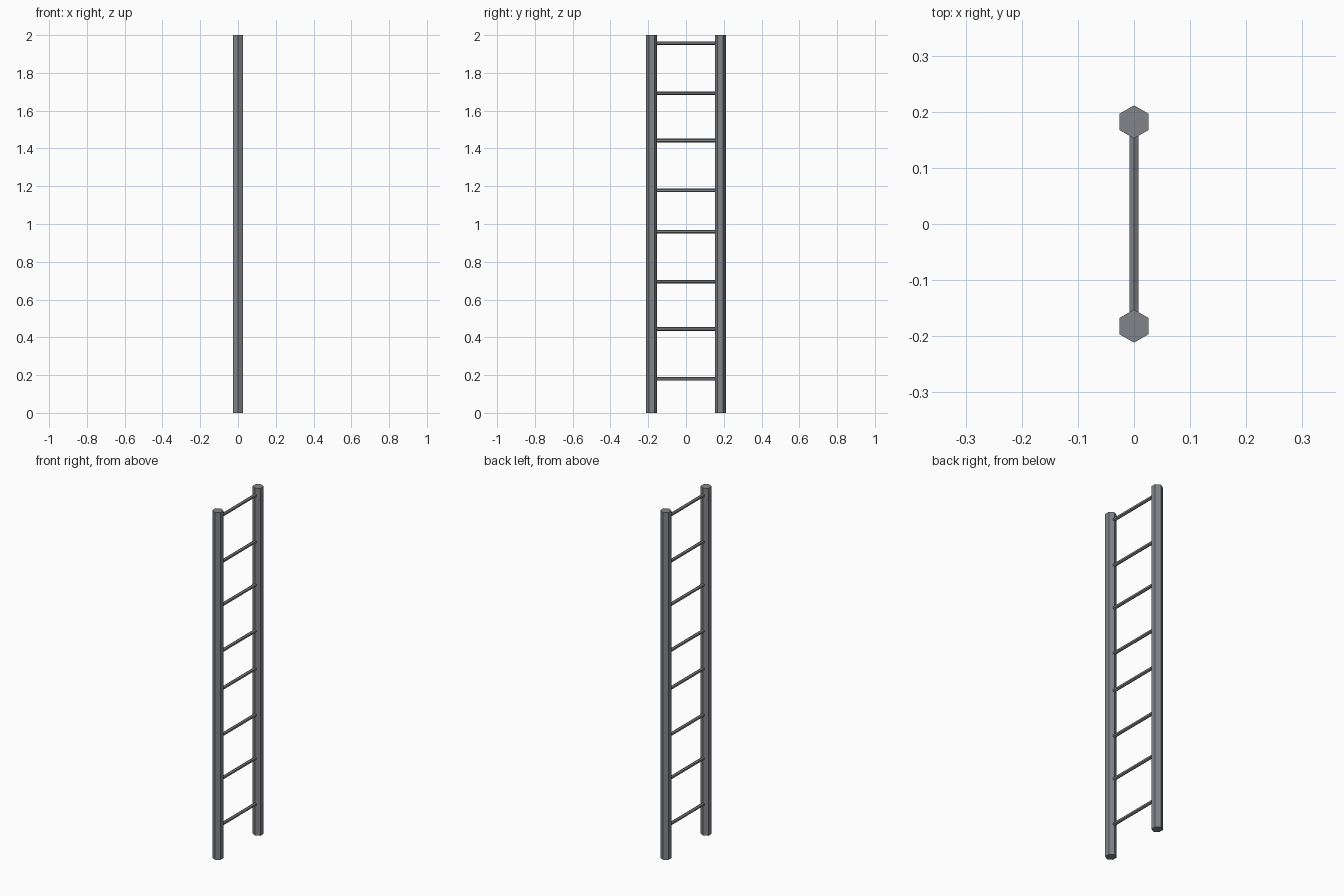
import bpy, math
from mathutils import Matrix

if "Cube" in bpy.data.objects:
    bpy.data.objects.remove(bpy.data.objects["Cube"])


def material(name, rgb):
    m = bpy.data.materials.new(name)
    m.diffuse_color = (*rgb, 1)
    m.use_nodes = True
    m.node_tree.nodes["Principled BSDF"].inputs["Base Color"].default_value = m.diffuse_color
    return m


steel = material("grey steel", (0.22, 0.23, 0.245))


def hex_bar(name, radius, length, matrix):
    bpy.ops.mesh.primitive_cylinder_add(vertices=6, radius=radius, depth=length)
    ob = bpy.context.object
    ob.name = name
    ob.data.transform(matrix)
    ob.data.materials.append(steel)
    return ob


# Two upright hexagonal rails, points facing along y
for name, side in (("left_rail", -1), ("right_rail", 1)):
    hex_bar(name, 0.0295, 2.0, Matrix.Translation((0, side * 0.182, 1.0)))

# Rungs: the same four-rung spacing in the lower and upper halves
turn = Matrix.Rotation(math.radians(90), 4, 'X')
for half in range(2):
    for i, z in enumerate((0.18, 0.444, 0.694, 0.96)):
        hex_bar(f"rung_{half * 4 + i + 1}", 0.0095, 0.325,
                Matrix.Translation((0, 0, z + half * 0.998)) @ turn)
